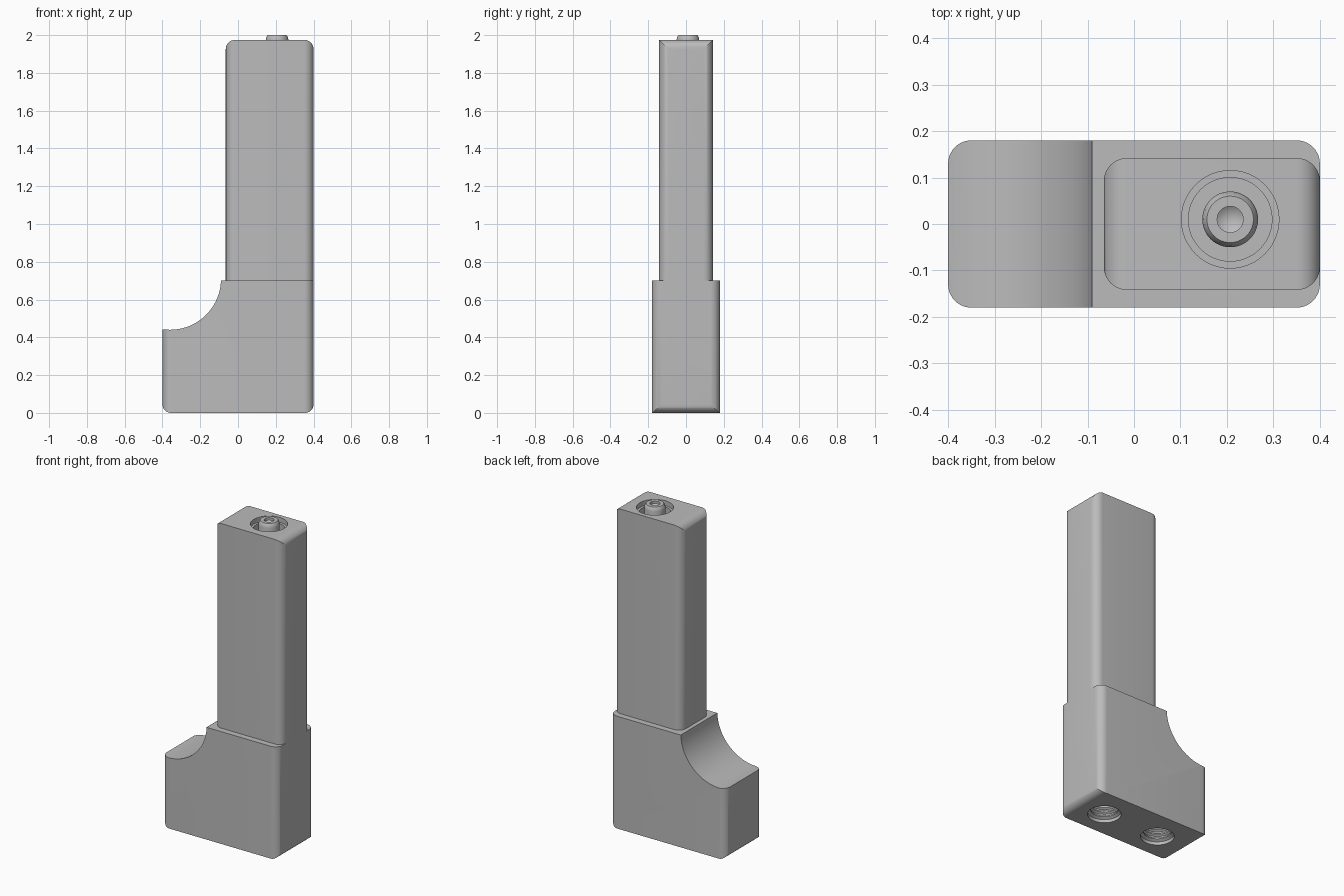
import bpy, bmesh
from math import cos, sin, pi, radians
from mathutils import Vector

cube = bpy.data.objects.get("Cube")
if cube:
    bpy.data.objects.remove(cube, do_unlink=True)

grey = bpy.data.materials.new("plain grey")
grey.use_nodes = True
colour = (0.5, 0.5, 0.5, 1)
grey.diffuse_color = colour
grey.node_tree.nodes["Principled BSDF"].inputs["Base Color"].default_value = colour


def make_object(name, bm):
    bmesh.ops.recalc_face_normals(bm, faces=bm.faces)
    mesh = bpy.data.meshes.new(name)
    bm.to_mesh(mesh)
    bm.free()
    mesh.materials.append(grey)
    obj = bpy.data.objects.new(name, mesh)
    bpy.context.collection.objects.link(obj)
    return obj


def arc(cx, cy, r, start, end, steps=10):
    angles = [radians(start + (end - start) * i / steps) for i in range(steps + 1)]
    return [(cx + r * cos(a), cy + r * sin(a)) for a in angles]


def rounded_rect(x0, x1, y0, y1, r):
    return (arc(x1 - r, y1 - r, r, 0, 90) + arc(x0 + r, y1 - r, r, 90, 180)
            + arc(x0 + r, y0 + r, r, 180, 270) + arc(x1 - r, y0 + r, r, 270, 360))


def extrude(name, points, axis, low, high):
    """Prism along y or z from a 2D outline."""
    bm = bmesh.new()
    place = (lambda p: (p[0], low, p[1])) if axis == "y" else (lambda p: (p[0], p[1], low))
    face = bm.faces.new([bm.verts.new(place(p)) for p in points])
    moved = bmesh.ops.extrude_face_region(bm, geom=[face])["geom"]
    shift = Vector((0, high - low, 0) if axis == "y" else (0, 0, high - low))
    bmesh.ops.translate(bm, vec=shift, verts=[v for v in moved if isinstance(v, bmesh.types.BMVert)])
    return make_object(name, bm)


def lathe(name, profile, x, y):
    """Closed solid turned about a vertical axis; profile is (radius, z)."""
    bm = bmesh.new()
    verts = [bm.verts.new((r, 0, z)) for r, z in profile]
    edges = [bm.edges.new(pair) for pair in zip(verts, verts[1:])]
    bmesh.ops.spin(bm, geom=verts + edges, cent=(0, 0, 0), axis=(0, 0, 1),
                   angle=2 * pi, steps=48, use_duplicate=False)
    bmesh.ops.remove_doubles(bm, verts=bm.verts, dist=1e-5)
    bmesh.ops.translate(bm, vec=(x, y, 0), verts=bm.verts)
    return make_object(name, bm)


def combine(obj, tool, operation):
    mod = obj.modifiers.new("shape", "BOOLEAN")
    mod.operation, mod.object, mod.solver = operation, tool, "EXACT"
    bpy.context.view_layer.update()
    graph = bpy.context.evaluated_depsgraph_get()
    mesh = bpy.data.meshes.new_from_object(obj.evaluated_get(graph))
    obj.modifiers.clear()
    obj.data = mesh
    bpy.data.objects.remove(tool, do_unlink=True)


def smooth(obj):
    bpy.ops.object.select_all(action="DESELECT")
    obj.select_set(True)
    bpy.context.view_layer.objects.active = obj
    bpy.ops.object.shade_smooth_by_angle(angle=radians(30))


# Base block with a scooped shoulder and rounded lower ends
outline = (arc(-0.36, 0.71, 0.27, -98.5, -2, 32) + [(-0.09, 0.70), (0.4, 0.70)]
           + arc(0.355, 0.045, 0.045, 0, -90) + arc(-0.355, 0.045, 0.045, 270, 180))
base = extrude("base", outline, "y", -0.3, 0.3)
plan = rounded_rect(-0.4, 0.4, -0.18, 0.18, 0.05)
combine(base, extrude("base_plan", plan, "z", -0.1, 0.9), "INTERSECT")

# Ribbed screw holes underneath
hole = [(0, -0.05), (0.095, -0.05), (0.095, 0.02)]
for i in range(5):
    z = 0.03 + i * 0.03
    hole += [(0.078, z), (0.078, z + 0.008), (0.09, z + 0.015), (0.09, z + 0.022)]
hole += [(0.078, 0.19), (0, 0.19)]
for x in (0.21, -0.18):
    combine(base, lathe("hole_cutter", hole, x, -0.01), "DIFFERENCE")

# Tower with rounded ends at the top
outline = [(-0.065, 0.70), (0.4, 0.70)] + arc(0.35, 1.925, 0.05, 0, 90) + arc(-0.015, 1.925, 0.05, 90, 180)
tower = extrude("tower", outline, "y", -0.3, 0.3)
plan = rounded_rect(-0.065, 0.4, -0.142, 0.142, 0.05)
combine(tower, extrude("tower_plan", plan, "z", 0.5, 2.2), "INTERSECT")

# Stepped socket in the tower top
socket = [(0, 2.05), (0.105, 2.05), (0.105, 1.945), (0.09, 1.945), (0.09, 1.85), (0, 1.85)]
combine(tower, lathe("socket_cutter", socket, 0.207, 0.01), "DIFFERENCE")

# Centre pin with a conical dimple
pin = lathe("pin", [(0, 1.84), (0.06, 1.84), (0.06, 1.975), (0.057, 1.99), (0.05, 2.0),
                    (0.028, 2.0), (0.028, 1.985), (0, 1.965)], 0.207, 0.01)

for part in (base, tower, pin):
    smooth(part)
